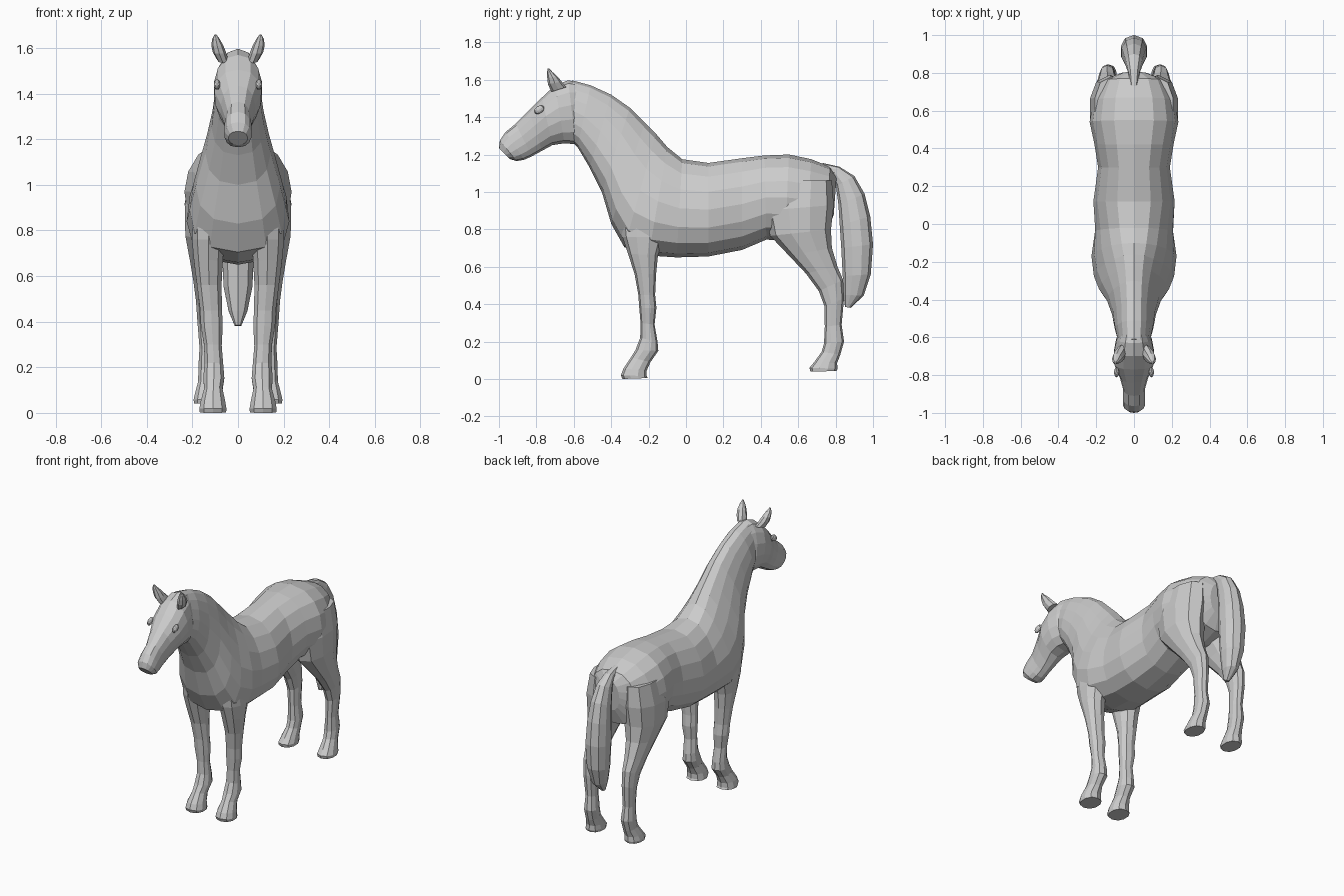
import bpy, bmesh, math
from mathutils import Vector


def loft(name, rings, n=14, cx=0.0, sign=1, p=0.82):
    """Skin rings given as (y1, z1, y2, z2, half_width, taper[, x_centre])."""
    bm = bmesh.new()
    loops = []
    for r in rings:
        y1, z1, y2, z2, w, k = r[:6]
        x0 = r[6] if len(r) > 6 else cx
        loop = []
        for i in range(n):
            t = 2 * math.pi * i / n
            c, s = math.cos(t), math.sin(t)
            x = x0 + w * math.copysign(abs(s) ** p, s) * (1 - k * c)
            y = (y1 + y2) / 2 + (y1 - y2) / 2 * c
            z = (z1 + z2) / 2 + (z1 - z2) / 2 * c
            loop.append(bm.verts.new((sign * x, y, z)))
        loops.append(loop)
    for a, b in zip(loops, loops[1:]):
        for i in range(n):
            j = (i + 1) % n
            bm.faces.new((a[i], a[j], b[j], b[i]))
    bm.faces.new(loops[0])
    bm.faces.new(loops[-1])
    bmesh.ops.recalc_face_normals(bm, faces=bm.faces)
    mesh = bpy.data.meshes.new(name)
    bm.to_mesh(mesh)
    bm.free()
    obj = bpy.data.objects.new(name, mesh)
    bpy.context.collection.objects.link(obj)
    return obj


# Trunk and neck: top point, bottom point, half width, narrowing toward top
trunk = [
    (.805, 1.08, .79, .88, .07, 0),
    (.77, 1.135, .755, .78, .165, 0),
    (.67, 1.175, .64, .74, .215, 0),
    (.55, 1.20, .53, .74, .235, .02),
    (.42, 1.195, .43, .745, .21, .05),
    (.30, 1.18, .30, .69, .19, .08),
    (.12, 1.155, .12, .655, .215, .1),
    (-.02, 1.175, -.05, .65, .205, .2),
    (-.10, 1.24, -.20, .66, .212, .35),
    (-.16, 1.31, -.33, .705, .195, .42),
    (-.22, 1.37, -.40, .83, .17, .42),
    (-.30, 1.45, -.45, 1.0, .135, .35),
    (-.40, 1.52, -.515, 1.13, .112, .28),
    (-.51, 1.57, -.58, 1.24, .10, .2),
    (-.61, 1.597, -.62, 1.28, .085, .15),
]
loft("body_and_neck", trunk, 16)

# Head from poll to muzzle
head = [
    (-.57, 1.585, -.565, 1.30, .07, 0),
    (-.63, 1.597, -.59, 1.255, .095, .05),
    (-.70, 1.57, -.65, 1.26, .108, 0),
    (-.77, 1.505, -.715, 1.25, .103, -.08),
    (-.84, 1.435, -.77, 1.22, .076, -.05),
    (-.91, 1.365, -.825, 1.19, .058, 0),
    (-.965, 1.32, -.865, 1.172, .06, 0),
    (-.995, 1.275, -.905, 1.165, .06, 0),
    (-1.0, 1.235, -.94, 1.175, .042, 0),
]
loft("head", head, 14)

# Tail, outer edge then inner edge
tail = [
    (.73, 1.155, .73, 1.10, .02, 0),
    (.82, 1.135, .78, 1.09, .03, 0),
    (.90, 1.085, .802, 1.03, .045, 0),
    (.955, .99, .815, .93, .058, 0),
    (.985, .87, .822, .82, .068, 0),
    (1.0, .72, .83, .70, .073, 0),
    (.988, .56, .838, .55, .066, 0),
    (.95, .445, .842, .45, .043, 0),
    (.88, .38, .85, .385, .015, 0),
]
loft("tail", tail, 10)

# Legs: front point, back point, half width, taper, x centre
front_leg = [
    (-.36, .90, -.08, .90, .075, 0, .125),
    (-.34, .76, -.12, .76, .075, 0, .13),
    (-.31, .67, -.15, .66, .066, 0, .13),
    (-.275, .56, -.16, .56, .056, 0, .126),
    (-.255, .45, -.165, .45, .05, 0, .118),
    (-.25, .38, -.158, .38, .05, 0, .115),
    (-.243, .30, -.168, .29, .04, 0, .11),
    (-.245, .22, -.152, .20, .043, 0, .106),
    (-.27, .155, -.148, .15, .048, 0, .106),
    (-.295, .115, -.19, .09, .042, 0, .108),
    (-.335, .055, -.21, .045, .056, 0, .11),
    (-.348, .02, -.21, .015, .062, 0, .11),
    (-.34, 0, -.205, .005, .06, 0, .11),
]
hind_leg = [
    (.46, 1.06, .78, 1.06, .09, 0, .12),
    (.42, .90, .79, .93, .11, 0, .128),
    (.45, .765, .775, .80, .10, 0, .135),
    (.55, .66, .78, .70, .075, 0, .14),
    (.64, .565, .81, .60, .056, 0, .142),
    (.71, .47, .84, .53, .044, 0, .142),
    (.74, .39, .845, .43, .04, 0, .14),
    (.742, .28, .832, .29, .034, 0, .136),
    (.738, .19, .845, .20, .042, 0, .134),
    (.725, .145, .825, .13, .04, 0, .136),
    (.685, .09, .808, .085, .05, 0, .14),
    (.66, .06, .81, .055, .055, 0, .142),
    (.665, .04, .805, .042, .053, 0, .142),
]

# Ear, slightly leaning outward
ear = [
    (-.72, 1.535, -.64, 1.56, .025, 0, .066),
    (-.738, 1.575, -.665, 1.59, .029, 0, .082),
    (-.742, 1.61, -.685, 1.615, .026, 0, .091),
    (-.743, 1.64, -.715, 1.642, .016, 0, .097),
    (-.74, 1.66, -.73, 1.66, .004, 0, .099),
]

for sign, side in ((1, "left"), (-1, "right")):
    loft("front_leg_" + side, front_leg, 10, sign=sign)
    loft("hind_leg_" + side, hind_leg, 10, sign=sign)
    loft("ear_" + side, ear, 8, sign=sign, p=1)
    # Brow and eye bump
    bpy.ops.mesh.primitive_uv_sphere_add(
        segments=10, ring_count=6, radius=1,
        location=(sign * .092, -.785, 1.44), rotation=(.6, 0, 0))
    eye = bpy.context.object
    eye.name = "eye_" + side
    eye.scale = (.014, .03, .02)
